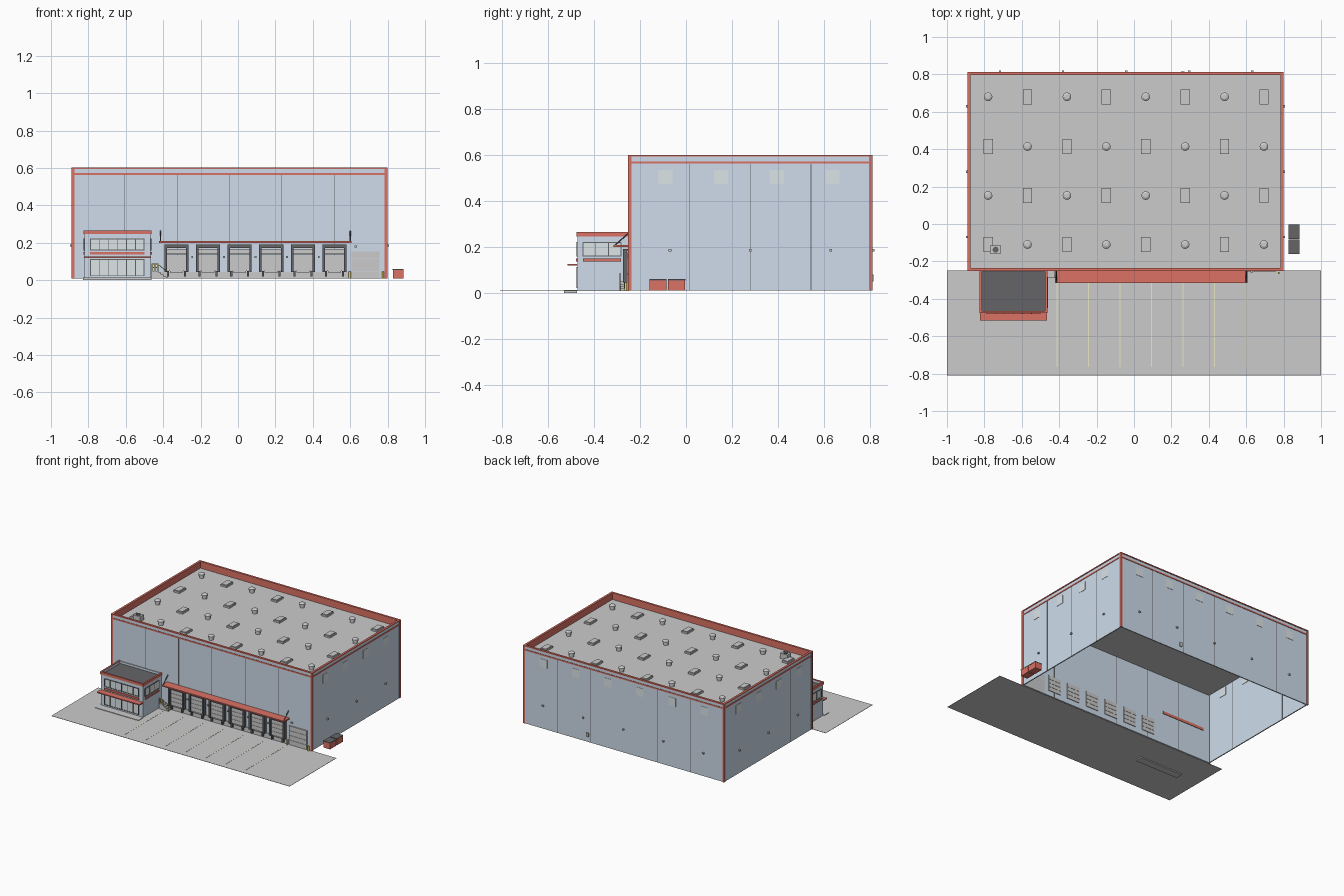
import bpy, bmesh, math
from mathutils import Vector, Matrix

if "Cube" in bpy.data.objects:
    bpy.data.objects.remove(bpy.data.objects["Cube"])


def mat(name, rgb):
    m = bpy.data.materials.new(name)
    m.diffuse_color = (*rgb, 1)
    m.use_nodes = True
    m.node_tree.nodes["Principled BSDF"].inputs["Base Color"].default_value = m.diffuse_color
    return m


BLUE = mat("wall_blue", (0.62, 0.72, 0.83))
RED = mat("trim_red", (0.72, 0.17, 0.13))
DARK = mat("dark", (0.13, 0.13, 0.14))
GLASS = mat("glass", (0.72, 0.78, 0.80))
YELLOW = mat("safety_yellow", (0.85, 0.65, 0.12))
PALE = mat("line_paint", (0.85, 0.82, 0.55))


def finish(name, bm, m):
    me = bpy.data.meshes.new(name)
    bm.to_mesh(me)
    bm.free()
    if m:
        me.materials.append(m)
    ob = bpy.data.objects.new(name, me)
    bpy.context.collection.objects.link(ob)
    return ob


def boxes(name, items, m=None):
    """One object from boxes given as (x0, x1, y0, y1, z0, z1)."""
    bm = bmesh.new()
    for x0, x1, y0, y1, z0, z1 in items:
        M = Matrix.Translation(((x0 + x1) / 2, (y0 + y1) / 2, (z0 + z1) / 2))
        bmesh.ops.create_cube(bm, size=1, matrix=M @ Matrix.Diagonal((x1 - x0, y1 - y0, z1 - z0, 1)))
    return finish(name, bm, m)


def cbox(x, y, z, sx, sy, sz):
    return (x - sx / 2, x + sx / 2, y - sy / 2, y + sy / 2, z - sz / 2, z + sz / 2)


def ring(x0, x1, y0, y1, z0, z1, t):
    """Four boxes forming a rectangular ring of wall thickness t."""
    return [(x0, x1, y0, y0 + t, z0, z1), (x0, x1, y1 - t, y1, z0, z1),
            (x0, x0 + t, y0 + t, y1 - t, z0, z1), (x1 - t, x1, y0 + t, y1 - t, z0, z1)]


def frame(x0, x1, y0, y1, z0, z1, t):
    """Upright rectangular frame in the xz plane."""
    return [(x0, x0 + t, y0, y1, z0, z1), (x1 - t, x1, y0, y1, z0, z1),
            (x0 + t, x1 - t, y0, y1, z0, z0 + t), (x0 + t, x1 - t, y0, y1, z1 - t, z1)]


def rods(name, segs, r, m=None, sides=8):
    bm = bmesh.new()
    for a, b in segs:
        a, b = Vector(a), Vector(b)
        q = (b - a).to_track_quat('Z', 'Y').to_matrix().to_4x4()
        bmesh.ops.create_cone(bm, cap_ends=True, segments=sides, radius1=r, radius2=r,
                              depth=(b - a).length, matrix=Matrix.Translation((a + b) / 2) @ q)
    return finish(name, bm, m)


X0, X1, Y0, Y1, G, H, ROOF = -0.885, 0.795, -0.248, 0.808, 0.01, 0.6, 0.55

# Yard and painted bay lines
boxes("yard", [(-1, 1, -0.81, Y0, G - 0.002, G)])
bays = [-0.329 + 0.169 * i for i in range(6)]
boxes("bay_lines", [cbox(-0.412 + 0.1687 * i, -0.54, G + 0.0005, 0.005, 0.45, 0.001) for i in range(7)], PALE)

# Hall shell, roof deck and red trim
boxes("hall_walls", ring(X0, X1, Y0, Y1, G, H - 0.005, 0.008), BLUE)
boxes("roof_deck", [(X0 + .004, X1 - .004, Y0 + .004, Y1 - .004, ROOF - 0.005, ROOF)])
boxes("parapet_lining", ring(X0 + .007, X1 - .007, Y0 + .007, Y1 - .007, ROOF, H - .005, 0.003), RED)
boxes("coping", ring(X0 - .004, X1 + .004, Y0 - .004, Y1 + .004, H - .006, H + .002, 0.016), RED)
boxes("trim_stripe", ring(X0 - .003, X1 + .003, Y0 - .003, Y1 + .003, 0.563, 0.573, 0.004), RED)
boxes("corner_posts", [cbox(x, y, (G + H) / 2, 0.015, 0.015, H - G)
                       for x in (X0 + .003, X1 - .003) for y in (Y0 + .003, Y1 - .003)], RED)

# Wall panel joints
pw, pd, zm = (X1 - X0) / 6, (Y1 - Y0) / 4, (G + 0.562) / 2
boxes("panel_joints", [cbox(X0 + pw * i, y, zm, 0.003, 0.009, 0.552)
                       for i in range(1, 6) for y in (Y0 + .004, Y1 - .004)] +
      [cbox(x, Y0 + pd * i, zm, 0.009, 0.003, 0.552)
       for i in range(1, 4) for x in (X0 + .004, X1 - .004)], DARK)

# High windows on the sides and back
win_y = [-0.09 + 0.2425 * i for i in range(4)]
win_x = [-0.72 + 0.27 * i for i in range(6)]
boxes("high_windows", [cbox(x, y, 0.505, 0.012, 0.062, 0.062) for y in win_y for x in (X0 + .004, X1 - .004)] +
      [cbox(x, Y1 - .004, 0.505, 0.062, 0.012, 0.062) for x in win_x], GLASS)

# Wall lamps and a rear meter box
boxes("wall_lamps", [cbox(x, y, 0.186, 0.014, 0.012, 0.01) for x in (X0 - .005, X1 + .005) for y in (-.07, .28, .63)] +
      [cbox(-0.716 + 0.337 * i, Y1 + .005, 0.186, 0.012, 0.014, 0.01) for i in range(5)] +
      [cbox(b + 0.0845, Y0 - .005, 0.125, 0.01, 0.012, 0.01) for b in bays[:5]] +
      [cbox(0.63, Y0 - .005, 0.18, 0.014, 0.012, 0.01)])
boxes("meter_box", [cbox(0.26, Y1 + .003, 0.065, 0.02, 0.01, 0.03)])

# Roof skylights and vents in a checkerboard
sky, vents = [], []
for r, y in enumerate((0.68, 0.414, 0.152, -0.11)):
    odd = (0, 1, 0, 1)[r]
    for c in range(8):
        (vents if (c + odd) % 2 == 0 else sky).append((-0.78 + 0.2107 * c, y))
boxes("skylights", [cbox(x, y, ROOF + .006, 0.05, 0.08, 0.012) for x, y in sky] +
      [cbox(x, y, ROOF + .014, 0.042, 0.072, 0.006) for x, y in sky])
rods("vent_necks", [((x, y, ROOF), (x, y, ROOF + .024)) for x, y in vents], 0.017, None, 16)
bm = bmesh.new()
for x, y in vents:
    for r1, r2, z, d in ((.023, .023, .025, .01), (.023, .012, .0335, .007)):
        bmesh.ops.create_cone(bm, cap_ends=True, segments=16, radius1=r1, radius2=r2, depth=d,
                              matrix=Matrix.Translation((x, y, ROOF + z)))
finish("vent_caps", bm, None)

# Rooftop air unit
boxes("air_unit", [cbox(-0.74, -0.137, ROOF + .02, 0.06, 0.043, 0.04)])
rods("air_unit_fan", [((-0.74, -0.137, ROOF + .04), (-0.74, -0.137, ROOF + .046))], 0.016, DARK, 16)

# Dock face, doors, shelters and bumpers
boxes("dock_face", [(-0.42, 0.6, Y0 - .006, Y0 + .002, G, 0.045)])
boxes("dock_doors", [cbox(b, Y0, 0.0635 + 0.03 * i, 0.108, 0.026, 0.0285)
                     for b in bays for i in range(4)])
shelter = []
for b in bays:
    for s in (-1, 1):
        shelter.append(cbox(b + s * .058, Y0 - .013, 0.118, 0.013, 0.028, 0.146))
    shelter.append(cbox(b, Y0 - .013, 0.181, 0.128, 0.028, 0.02))
boxes("dock_shelters", shelter, DARK)
boxes("dock_bumpers", [cbox(b + s * .045, Y0 - .014, 0.034, 0.011, 0.018, 0.03)
                       for b in bays for s in (-1, 1)], DARK)
boxes("dock_plates", [cbox(b, Y0 - .01, 0.045, 0.07, 0.016, 0.006) for b in bays])

# Dock canopy with tie rods
boxes("dock_canopy", [(-0.422, 0.607, -0.315, Y0, 0.2, 0.209)], RED)
rods("canopy_ties", [((x, -0.31, 0.207), (x, Y0, 0.263)) for x in (-0.414, 0.6)], 0.003, DARK)

# Drive-in door and bollards
boxes("drive_in_door", [cbox(0.681, Y0, 0.0275 + 0.036 * i, 0.15, 0.016, 0.0345) for i in range(4)])
rods("bollards", [((x, -0.262, G), (x, -0.262, 0.046)) for x in (0.598, 0.775)], 0.006, YELLOW, 12)

# Dock stairs with yellow railing
boxes("dock_stairs", [(-0.462, -0.425 + 0.014 * i, -0.29, Y0, 0.04 - 0.01 * i, 0.05 - 0.01 * i) for i in range(4)])
boxes("stair_railing", [(x, x + .004, -0.29, -0.286, 0.05, 0.087) for x in (-.462, -.446, -.43)] +
      [(-.462, -.426, -0.29, -0.286, z, z + .004) for z in (0.066, 0.084)], YELLOW)
rods("stair_handrail", [((-0.428, -0.288, 0.085), (-0.378, -0.288, 0.045)),
                        ((-0.378, -0.288, 0.045), (-0.378, -0.288, G))], 0.002, YELLOW)

# Office block
ox0, ox1, oy0 = -0.82, -0.468, -0.472
boxes("office_walls", ring(ox0, ox1, oy0, Y0 + .002, G, 0.262, 0.008), BLUE)
boxes("office_roof", [(ox0 + .004, ox1 - .004, oy0 + .004, Y0, 0.24, 0.246)], DARK)
boxes("office_coping", ring(ox0 - .005, ox1 + .005, oy0 - .005, Y0 + .012, 0.246, 0.266, 0.012), RED)
boxes("office_canopy", [(ox0 - .003, ox1 + .003, -0.517, oy0, 0.119, 0.127)], RED)
boxes("office_step", [(-0.83, -0.463, -0.532, -0.475, 0, 0.014)])

# Office glazing, mullions and red sill bands
wins = [(-0.79, -0.5, 0.16, 0.222), (-0.79, -0.5, 0.022, 0.113)]
boxes("office_glass", [(a, b, oy0 - .002, oy0 + .01, c, d) for a, b, c, d in wins] +
      [cbox(x, -0.366, 0.19, 0.012, 0.165, 0.06) for x in (ox0 + .003, ox1 - .003)], GLASS)
bars = []
for a, b, c, d in wins:
    bars += frame(a, b, oy0 - .005, oy0, c, d, 0.004)
    bars += [cbox(a + (b - a) * i / 6, oy0 - .003, (c + d) / 2, 0.004, 0.005, d - c) for i in range(1, 6)]
for x in (ox0 - .002, ox1 + .002):
    bars += [cbox(x, -0.448 + 0.055 * i, 0.19, 0.006, 0.004, 0.06) for i in range(4)]
    bars += [cbox(x, -0.366, z, 0.006, 0.165, 0.004) for z in (0.161, 0.22)]
boxes("office_mullions", bars, DARK)
boxes("office_sill_bands", [(-0.79, -0.5, oy0 - .008, oy0, 0.137, 0.151)] +
      [cbox(x, -0.366, 0.144, 0.01, 0.165, 0.012) for x in (ox0 - .002, ox1 + .002)], RED)

# Waste containers beside the hall
boxes("waste_bins", [cbox(0.856, y, 0.033, 0.056, 0.074, 0.046) for y in (-0.122, -0.041)], RED)
boxes("waste_bin_lids", [cbox(0.856, y, 0.058, 0.059, 0.076, 0.005) for y in (-0.122, -0.041)], DARK)
